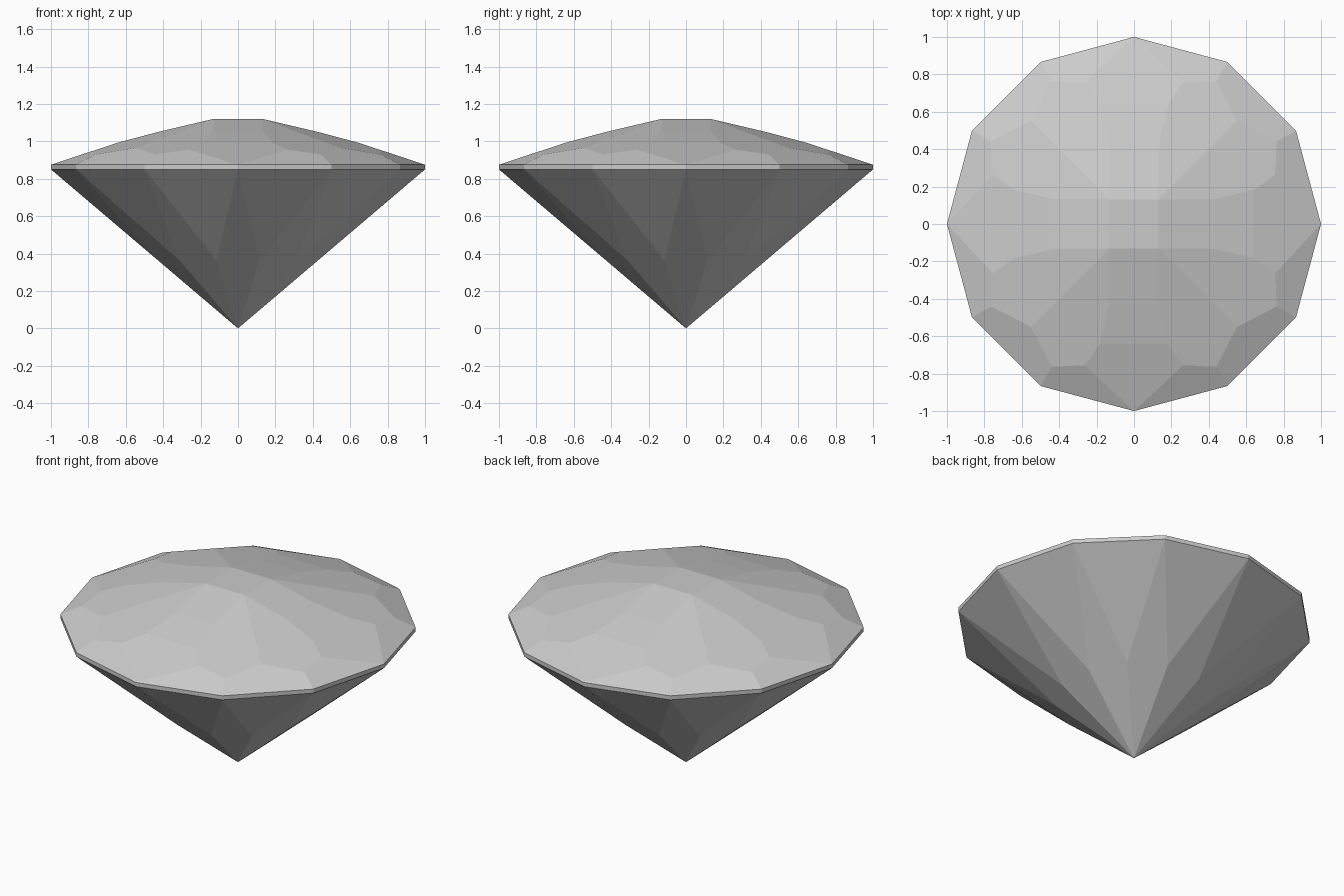
import bpy, bmesh
from math import cos, sin, radians
from mathutils import Vector

cube = bpy.data.objects.get("Cube")
if cube:
    bpy.data.objects.remove(cube, do_unlink=True)

GIRDLE_LOW, GIRDLE_TOP, TABLE = 0.85, 0.875, 1.12
APOTHEM = cos(radians(15))


def hull(points):
    """Closed convex solid around the points."""
    bm = bmesh.new()
    for p in points:
        bm.verts.new(p)
    bmesh.ops.remove_doubles(bm, verts=bm.verts[:], dist=1e-4)
    res = bmesh.ops.convex_hull(bm, input=bm.verts[:])
    loose = [v for v in bm.verts if not v.link_faces]
    bmesh.ops.delete(bm, geom=loose, context='VERTS')
    return bm


def cut(bm, angle, radius, z, slope, up):
    """Grind one flat facet of the given slope, facing the given angle."""
    a = radians(angle)
    out = Vector((cos(a), sin(a), 0))
    bmesh.ops.bisect_plane(
        bm, geom=bm.verts[:] + bm.edges[:] + bm.faces[:], dist=1e-5,
        plane_co=out * radius + Vector((0, 0, z)),
        plane_no=(out * slope + Vector((0, 0, up))).normalized(),
        clear_outer=True)
    points = [v.co.copy() for v in bm.verts]
    bm.free()
    return hull(points)


# Rough stone: a twelve-sided prism
stone = hull([(cos(radians(a)), sin(radians(a)), z)
              for a in range(0, 360, 30) for z in (-0.2, TABLE)])

# Girdle facets above and below the rim, and pavilion mains down to the point
for a in range(0, 360, 30):
    stone = cut(stone, a + 15, APOTHEM, GIRDLE_TOP, 0.48, 1)
    stone = cut(stone, a + 15, APOTHEM, GIRDLE_LOW, 0.93, -1)
    stone = cut(stone, a, 0, 0, GIRDLE_LOW, -1)

# Crown facets: three steps on each axis, one broad facet either side
for a in range(0, 360, 90):
    stone = cut(stone, a, 0.13, TABLE, 0.235, 1)
    stone = cut(stone, a, 0.42, 1.052, 0.265, 1)
    stone = cut(stone, a, 1.0, GIRDLE_TOP, 0.33, 1)
    for side in (30, 60):
        stone = cut(stone, a + side, 0.1776, TABLE, 0.27, 1)

# Merge coplanar triangles into clean facets
bmesh.ops.dissolve_limit(stone, angle_limit=radians(0.3),
                         verts=stone.verts[:], edges=stone.edges[:])
bmesh.ops.recalc_face_normals(stone, faces=stone.faces[:])

mesh = bpy.data.meshes.new("cut_gem")
stone.to_mesh(mesh)
stone.free()

# Single grey colour
grey = bpy.data.materials.new("light_grey")
grey.use_nodes = True
colour = (0.6, 0.6, 0.6, 1)
grey.diffuse_color = colour
grey.node_tree.nodes["Principled BSDF"].inputs["Base Color"].default_value = colour
mesh.materials.append(grey)

gem = bpy.data.objects.new("cut_gem", mesh)
bpy.context.collection.objects.link(gem)
